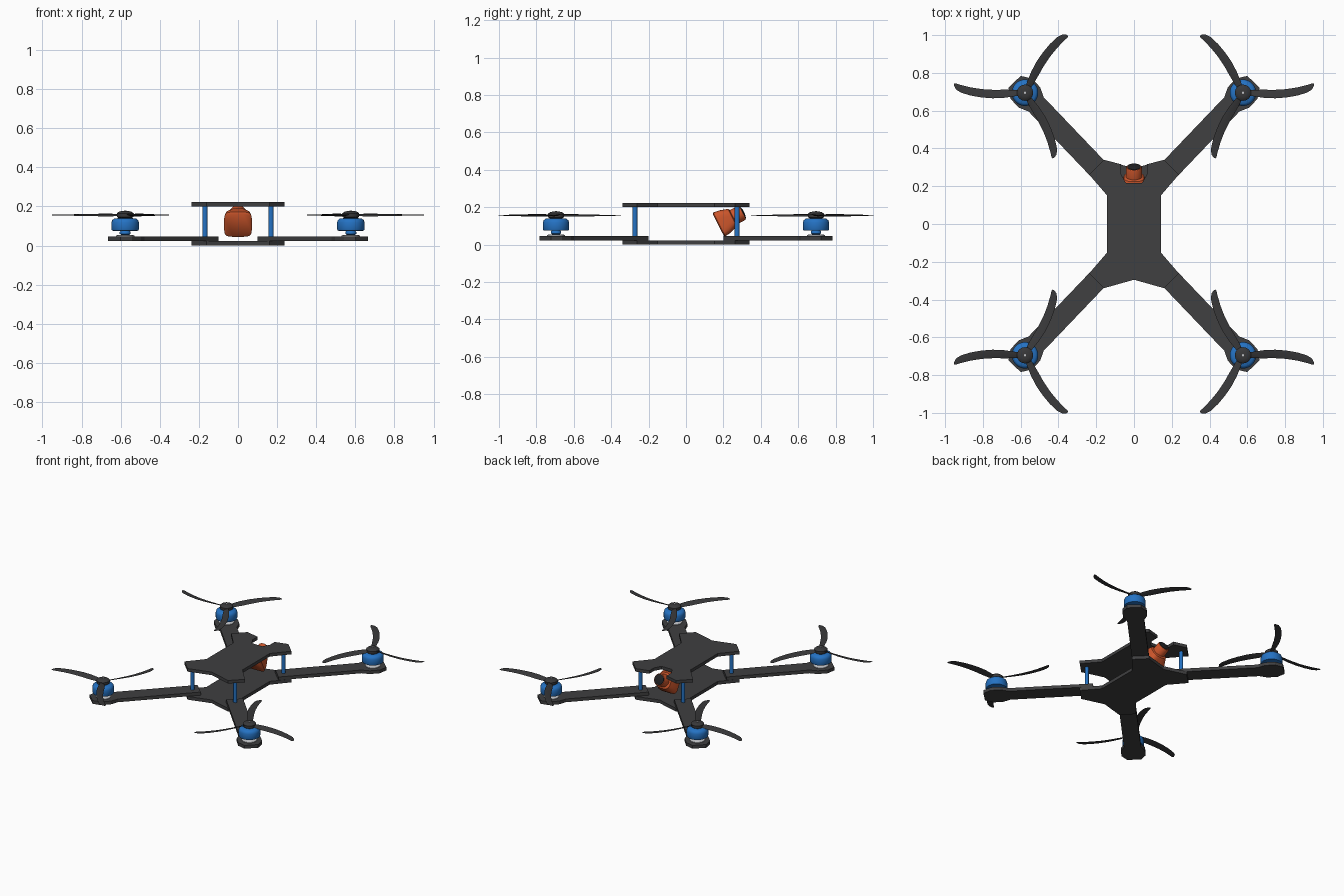
import bpy, bmesh, math
from mathutils import Vector, Matrix

if "Cube" in bpy.data.objects:
    bpy.data.objects.remove(bpy.data.objects["Cube"])


def mat(name, c):
    m = bpy.data.materials.new(name)
    m.diffuse_color = (*c, 1)
    m.use_nodes = True
    m.node_tree.nodes["Principled BSDF"].inputs["Base Color"].default_value = m.diffuse_color
    return m


CARBON = mat("carbon_grey", (0.05, 0.05, 0.052))
PROP = mat("propeller_grey", (0.04, 0.04, 0.042))
BLUE = mat("anodised_blue", (0.018, 0.17, 0.55))
ORANGE = mat("camera_orange", (0.62, 0.095, 0.025))
SILVER = mat("bare_metal", (0.55, 0.56, 0.58))
BLACK = mat("lens_black", (0.015, 0.015, 0.017))


def build(name, verts, faces, material, smooth=None):
    bm = bmesh.new()
    vs = [bm.verts.new(v) for v in verts]
    for f in faces:
        bm.faces.new([vs[i] for i in f])
    bmesh.ops.recalc_face_normals(bm, faces=bm.faces)
    me = bpy.data.meshes.new(name)
    bm.to_mesh(me)
    bm.free()
    me.materials.append(material)
    ob = bpy.data.objects.new(name, me)
    bpy.context.collection.objects.link(ob)
    if smooth:
        bpy.ops.object.select_all(action='DESELECT')
        ob.select_set(True)
        bpy.context.view_layer.objects.active = ob
        bpy.ops.object.shade_smooth_by_angle(angle=math.radians(smooth))
    return ob


def loft(name, rings, material, smooth=None):
    """Skin a stack of equal closed rings and cap both ends."""
    n = len(rings[0])
    faces = [list(range(n)), [(len(rings) - 1) * n + i for i in range(n)]]
    for r in range(len(rings) - 1):
        for i in range(n):
            j = (i + 1) % n
            faces.append([r * n + i, r * n + j, (r + 1) * n + j, (r + 1) * n + i])
    return build(name, [v for ring in rings for v in ring], faces, material, smooth)


def prism(name, outline, z0, z1, material):
    return loft(name, [[(x, y, z) for x, y in outline] for z in (z0, z1)], material)


def lathe(name, profile, centre, material, segs=24):
    cx, cy = centre
    ang = [2 * math.pi * i / segs for i in range(segs)]
    return loft(name, [[(cx + r * math.cos(a), cy + r * math.sin(a), z) for a in ang]
                       for r, z in profile], material, 35)


# Body plates: waisted outline, top one notched for the camera
side = [(0.16, 0.34), (0.238, 0.262), (0.143, 0.152),
        (0.143, -0.152), (0.238, -0.262), (0.16, -0.34)]
other = [(-x, y) for x, y in reversed(side)]
notch = [(-0.068, 0.316), (-0.068, 0.262), (-0.042, 0.216),
         (0.042, 0.216), (0.068, 0.262), (0.068, 0.316)]
prism("bottom_plate", side + [(0, -0.295)] + other + [(0, 0.295)], 0.0, 0.023, CARBON)
prism("top_plate", side + [(0, -0.295)] + other + notch, 0.2, 0.222, CARBON)

# Arm outline: u along the arm from the motor, v across it
MX, MY = 0.577, 0.695
ARM_DIR = Vector((0.437, 0.457)).normalized()
ARM_SIDE = Vector((-ARM_DIR.y, ARM_DIR.x))
arm_half = [(-0.632, 0.055), (-0.085, 0.055), (-0.035, 0.078), (0.03, 0.078), (0.08, 0.045)]
arm_uv = arm_half + [(u, -v) for u, v in reversed(arm_half)]
arm_xy = [Vector((MX, MY)) + ARM_DIR * u + ARM_SIDE * v for u, v in arm_uv]

# Blade stations: distance, trailing edge, leading edge
BLADE = [(0.02, 0.012, -0.014), (0.06, 0.014, -0.021), (0.11, 0.013, -0.03),
         (0.17, 0.011, -0.034), (0.23, 0.013, -0.031), (0.29, 0.021, -0.022),
         (0.34, 0.032, -0.008), (0.366, 0.039, 0.008), (0.376, 0.038, 0.026)]


def blade_rings(angle, sx, sy):
    rot = Matrix.Rotation(angle, 3, 'Z')
    rings = []
    for u, v1, v0 in BLADE:
        pitch = 0.42 * (1 - u / 0.45)
        mid = (v0 + v1) / 2
        t = 0.0035 - 0.005 * u
        ring = []
        for v, dz in ((v0, 0), (v0 * 0.6 + v1 * 0.4, t), (v1, 0), (v0 * 0.6 + v1 * 0.4, -t)):
            p = rot @ Vector((u, v, 0))
            ring.append((sx * (MX + p.x), sy * (MY + p.y), 0.156 - pitch * (v - mid) + dz))
        rings.append(ring)
    return rings


for sx, sy, tag in ((1, 1, "back_right"), (-1, 1, "back_left"),
                    (1, -1, "front_right"), (-1, -1, "front_left")):
    c = (sx * MX, sy * MY)
    prism("arm_" + tag, [(sx * p.x, sy * p.y) for p in arm_xy], 0.023, 0.046, CARBON)
    lathe("standoff_" + tag, [(0.013, 0.046), (0.013, 0.2)], (sx * 0.169, sy * 0.273), BLUE, 12)
    # Motor: foot, neck, stator, bell
    lathe("motor_foot_" + tag, [(0.048, 0.046), (0.048, 0.05), (0.042, 0.053)], c, SILVER)
    lathe("motor_neck_" + tag, [(0.018, 0.053), (0.028, 0.06), (0.028, 0.068), (0.02, 0.08)], c, BLUE)
    lathe("motor_bell_" + tag, [(0.05, 0.074), (0.067, 0.076), (0.07, 0.082), (0.07, 0.118),
                                (0.066, 0.13), (0.056, 0.138), (0.02, 0.141)], c, BLUE, 32)
    # Propeller: hub, shaft tip, three swept blades
    lathe("propeller_hub_" + tag, [(0.03, 0.138), (0.042, 0.146), (0.043, 0.164),
                                   (0.034, 0.172), (0.02, 0.176)], c, PROP)
    lathe("shaft_tip_" + tag, [(0.006, 0.17), (0.006, 0.179)], c, SILVER, 10)
    for k in range(3):
        loft(f"blade_{k + 1}_{tag}", blade_rings(math.radians(1.5 + 120 * k), sx, sy), PROP, 40)

# Camera, tilted up and pointing to +y
TILT = math.radians(27)
AXIS = Vector((0, math.cos(TILT), math.sin(TILT)))
UP = Vector((0, -math.sin(TILT), math.cos(TILT)))
BACK = Vector((0, 0.1725, 0.105))


def camera_ring(d, r, power, n=32):
    """Superellipse ring: power 1 is round, smaller is squarer."""
    ring = []
    for i in range(n):
        a = 2 * math.pi * (i + 0.5) / n
        x, z = (math.copysign(abs(f) ** power, f) * r for f in (math.cos(a), math.sin(a)))
        ring.append(BACK + AXIS * d + UP * z + Vector((x, 0, 0)))
    return ring


loft("camera_body", [camera_ring(d, r, p) for d, r, p in
                     ((0, 0.064, 0.4), (0.006, 0.071, 0.4), (0.04, 0.067, 0.45),
                      (0.085, 0.053, 0.7), (0.09, 0.045, 1))], ORANGE, 40)
loft("camera_barrel", [camera_ring(d, r, 1) for d, r in
                       ((0.08, 0.043), (0.14, 0.042), (0.145, 0.039))], ORANGE, 40)
loft("camera_lens", [camera_ring(d, r, 1) for d, r in
                     ((0.143, 0.036), (0.148, 0.035), (0.152, 0.024), (0.154, 0.01))], BLACK, 50)
